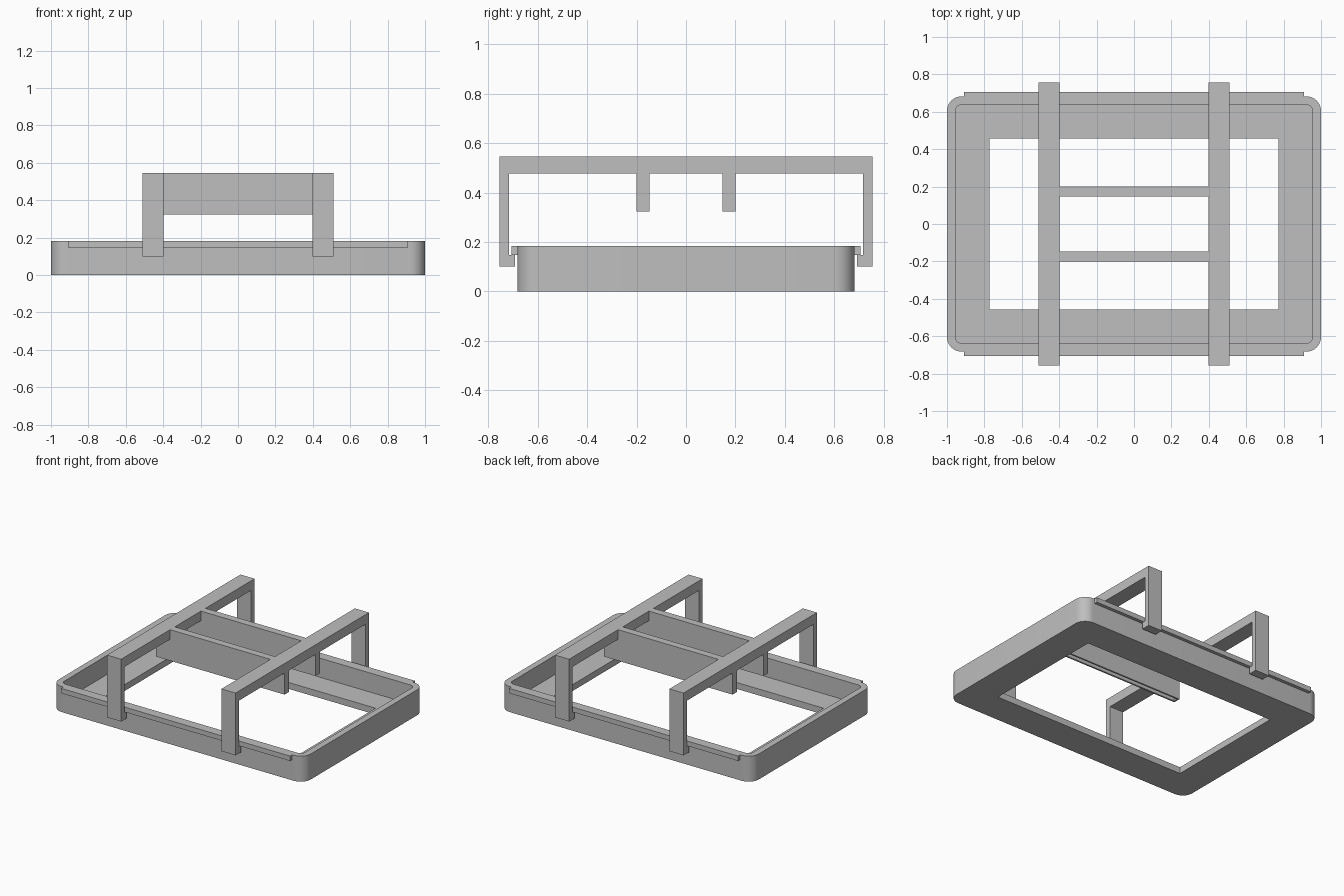
import bpy, bmesh
from math import sin, cos, pi, radians

old = bpy.data.objects.get("Cube")
if old:
    bpy.data.objects.remove(old, do_unlink=True)

grey = bpy.data.materials.new("plain grey")
grey.use_nodes = True
colour = (0.52, 0.52, 0.52, 1)
grey.diffuse_color = colour
grey.node_tree.nodes["Principled BSDF"].inputs["Base Color"].default_value = colour


def finish(name, bm):
    bmesh.ops.recalc_face_normals(bm, faces=bm.faces)
    mesh = bpy.data.meshes.new(name)
    bm.to_mesh(mesh)
    bm.free()
    mesh.materials.append(grey)
    obj = bpy.data.objects.new(name, mesh)
    bpy.context.collection.objects.link(obj)
    return obj


def prism(name, points, vector, groove=0):
    """Extrude a flat outline along a vector; optionally groove its underside."""
    bm = bmesh.new()
    face = bm.faces.new([bm.verts.new(p) for p in points])
    new = bmesh.ops.extrude_face_region(bm, geom=[face])["geom"]
    moved = [g for g in new if isinstance(g, bmesh.types.BMVert)]
    bmesh.ops.translate(bm, verts=moved, vec=vector)
    if groove:
        bmesh.ops.recalc_face_normals(bm, faces=bm.faces)
        under = min(bm.faces, key=lambda f: f.calc_center_median().z)
        bmesh.ops.inset_region(bm, faces=[under], thickness=0.017)
        floor = bmesh.ops.extrude_discrete_faces(bm, faces=[under])["faces"][0]
        bmesh.ops.translate(bm, verts=floor.verts, vec=(0, 0, groove))
    return finish(name, bm)


def mirrored(half):
    return half + [(-a, b) for a, b in reversed(half)]


def rounded_ring(bm, hx, hy, radius, z, steps=10):
    ring = []
    for corner, (sx, sy) in enumerate([(1, 1), (-1, 1), (-1, -1), (1, -1)]):
        for i in range(steps + 1):
            a = (corner + i / steps) * pi / 2
            ring.append(bm.verts.new((sx * (hx - radius) + radius * cos(a),
                                      sy * (hy - radius) + radius * sin(a), z)))
    return ring


# Tray: rounded wall, thin floor and rectangular opening, as a closed loop of rings
RIM, FLOOR = 0.183, 0.046
bm = bmesh.new()
rings = [rounded_ring(bm, *r) for r in [
    (1, 0.683, 0.08, 0), (1, 0.683, 0.08, RIM),
    (0.955, 0.638, 0.035, RIM), (0.955, 0.638, 0.035, FLOOR),
    (0.772, 0.456, 0, FLOOR), (0.772, 0.456, 0, 0)]]
for k, ring in enumerate(rings):
    nxt = rings[(k + 1) % len(rings)]
    for i in range(len(ring)):
        j = (i + 1) % len(ring)
        bm.faces.new((ring[i], ring[j], nxt[j], nxt[i]))
bmesh.ops.remove_doubles(bm, verts=bm.verts, dist=0.0005)
bmesh.ops.dissolve_degenerate(bm, edges=bm.edges, dist=0.0005)
tray = finish("tray", bm)
bpy.context.view_layer.objects.active = tray
tray.select_set(True)
bpy.ops.object.shade_smooth_by_angle(angle=radians(30))
tray.select_set(False)

# Outlines of a hooked frame (y, z), a hanging panel (x, z) and a ledge (x, z)
frame = mirrored([(0.756, 0.547), (0.756, 0.1), (0.693, 0.1), (0.693, 0.148),
                  (0.717, 0.148), (0.717, 0.478)])
panel = mirrored([(0.4, 0.547), (0.4, 0.478), (0.51, 0.478), (0.51, 0.324)])
ledge = mirrored([(0.908, 0.148), (0.908, RIM)])

for side, word in ((1, "left"), (-1, "right")):
    prism(word + "_hook_frame", [(side * 0.398, y, z) for y, z in frame],
          (side * 0.112, 0, 0))

for side, word in ((-1, "front"), (1, "back")):
    # Cross panel with a shallow groove underneath
    prism(word + "_cross_panel", [(x, side * 0.148, z) for x, z in panel],
          (0, side * 0.053, 0), groove=0.03)
    # Narrow ledge on the tray wall that the hooks grip
    prism(word + "_ledge", [(x, side * 0.683, z) for x, z in ledge],
          (0, side * 0.024, 0))
